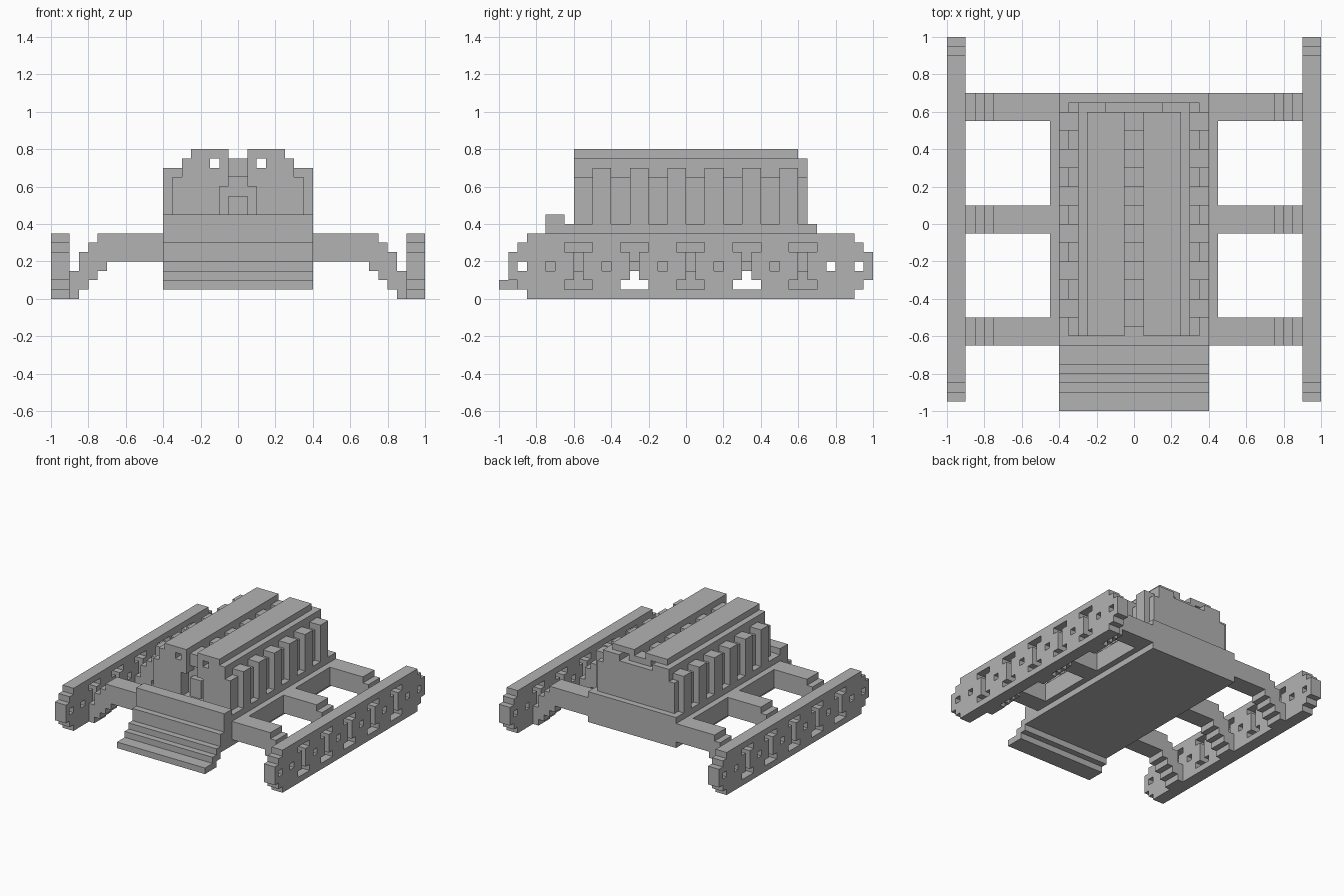
import bpy
from mathutils import Matrix

if "Cube" in bpy.data.objects:
    bpy.data.objects.remove(bpy.data.objects["Cube"], do_unlink=True)

U = 0.05  # grid step; all sizes below are counted in steps

grey = bpy.data.materials.new("plain grey")
grey.use_nodes = True
colour = (0.45, 0.45, 0.45, 1)
grey.diffuse_color = colour
grey.node_tree.nodes["Principled BSDF"].inputs["Base Color"].default_value = colour

# Local profile axes to world: side profiles run along x, front profiles along y
SIDE = Matrix(((0, 0, 1, 0), (1, 0, 0, 0), (0, 1, 0, 0), (0, 0, 0, 1)))
FRONT = Matrix(((1, 0, 0, 0), (0, 0, -1, 0), (0, 1, 0, 0), (0, 0, 0, 1)))


def extrude(name, loops, start, end, view):
    """Extrude an outline (first loop) with holes (other loops) along x or y."""
    curve = bpy.data.curves.new(name, "CURVE")
    curve.dimensions = "2D"
    curve.fill_mode = "BOTH"
    curve.extrude = (end - start) * U / 2
    for loop in loops:
        spline = curve.splines.new("POLY")
        spline.points.add(len(loop) - 1)
        for point, (a, b) in zip(spline.points, loop):
            point.co = (a * U, b * U, 0, 1)
        spline.use_cyclic_u = True
    temp = bpy.data.objects.new(name + "_curve", curve)
    bpy.context.collection.objects.link(temp)
    bpy.context.view_layer.update()
    evaluated = temp.evaluated_get(bpy.context.evaluated_depsgraph_get())
    mesh = bpy.data.meshes.new_from_object(evaluated)
    bpy.data.objects.remove(temp, do_unlink=True)
    mid = (start + end) * U / 2
    offset = (mid, 0, 0) if view is SIDE else (0, mid, 0)
    mesh.transform(Matrix.Translation(offset) @ view)
    mesh.materials.clear()
    mesh.materials.append(grey)
    for face in mesh.polygons:
        face.use_smooth = False
        face.material_index = 0
    obj = bpy.data.objects.new(name, mesh)
    bpy.context.collection.objects.link(obj)
    return obj


def rect(a0, a1, b0, b1):
    return [(a0, b0), (a1, b0), (a1, b1), (a0, b1)]


def box(name, x0, x1, y0, y1, z0, z1):
    return extrude(name, [rect(x0, x1, z0, z1)], y0, y1, FRONT)


def mirror_loop(half):
    return half + [(-a, b) for a, b in reversed(half)]


def i_slot(y):
    """I-shaped slot, three steps wide, starting at y."""
    return [(y, 1), (y + 3, 1), (y + 3, 2), (y + 2, 2), (y + 2, 5), (y + 3, 5),
            (y + 3, 6), (y, 6), (y, 5), (y + 1, 5), (y + 1, 2), (y, 2)]


# Tracks: stepped ends, I slots and square windows
half_end = [(18, 0), (18, 1), (19, 1), (19, 2), (20, 2),
            (20, 5), (19, 5), (19, 6), (18, 6), (18, 7)]
track = half_end + [(1 - a, b) for a, b in reversed(half_end)]
slots = [i_slot(y) for y in range(-13, 14, 6)]
windows = [rect(y, y + 1, 3, 4) for y in (-18, -15, -9, -3, 3, 9, 15, 18)]

# Arms: level beam stepping down to the foot of each track
arm = [(8, 7), (15, 7), (15, 6), (16, 6), (16, 5), (17, 5), (17, 3), (18, 3),
       (18, 0), (17, 0), (17, 1), (16, 1), (16, 2), (15, 2), (15, 3),
       (14, 3), (14, 4), (8, 4)]

for side, sign in (("left", 1), ("right", -1)):
    x0, x1 = sorted((sign * 18, sign * 20))
    extrude(side + "_track", [track] + slots + windows, x0, x1, SIDE)
    for place, y in (("front", -13), ("middle", -1), ("rear", 11)):
        extrude(f"{side}_{place}_arm", [[(sign * a, b) for a, b in arm]], y, y + 3, FRONT)
    x0, x1 = sorted((sign * 8, sign * 9))
    box(side + "_hull_ledge", x0, x1, -10, 11, 4, 7)
    # Side ribs and the long roof slab
    x0, x1 = sorted((sign * 6, sign * 8))
    for y in range(-10, 11, 4):
        box(side + "_rib", x0, x1, y, y + 2, 8, 14)
    x0, x1 = sorted((sign * 1, sign * 5))
    box(side + "_roof_slab", x0, x1, -12, 12, 15, 16)
    # Roof rails beside the long tunnels
    x0, x1 = sorted((sign * 3, sign * 6))
    box(side + "_roof_rail", x0, x1, -12, 13, 14, 15)
    x0, x1 = sorted((sign * 1, sign * 2))
    box(side + "_inner_rail", x0, x1, -12, 12, 14, 15)

# Hull with the stepped blade in front
hull = [(14, 8), (14, 3), (-14, 3), (-16, 3), (-16, 2), (-17, 2), (-17, 1),
        (-20, 1), (-20, 2), (-18, 2), (-18, 3), (-17, 3), (-17, 4), (-16, 4),
        (-16, 6), (-15, 6), (-15, 9), (-13, 9), (-13, 8)]
extrude("hull_and_blade", [hull], -8, 8, SIDE)

# Cabin core and its front wall with a narrow opening
cabin = mirror_loop([(7, 8), (7, 13), (6, 13), (6, 14)])
extrude("cabin_core", [cabin], -10, 13, FRONT)
front_wall = mirror_loop([(7, 8), (7, 13), (6, 13), (6, 14), (1, 14),
                          (1, 12), (2, 12), (2, 8)][::-1])
extrude("cabin_front_wall", [front_wall], -12, -10, FRONT)
box("front_opening_step", -1, 1, -11, -10, 8, 11)
box("front_opening_lintel", -1, 1, -11, -10, 13, 15)

# Cross bars in the groove between the roof slabs
for y in range(-10, 11, 4):
    box("roof_cross_bar", -1, 1, y, y + 2, 14, 15)
